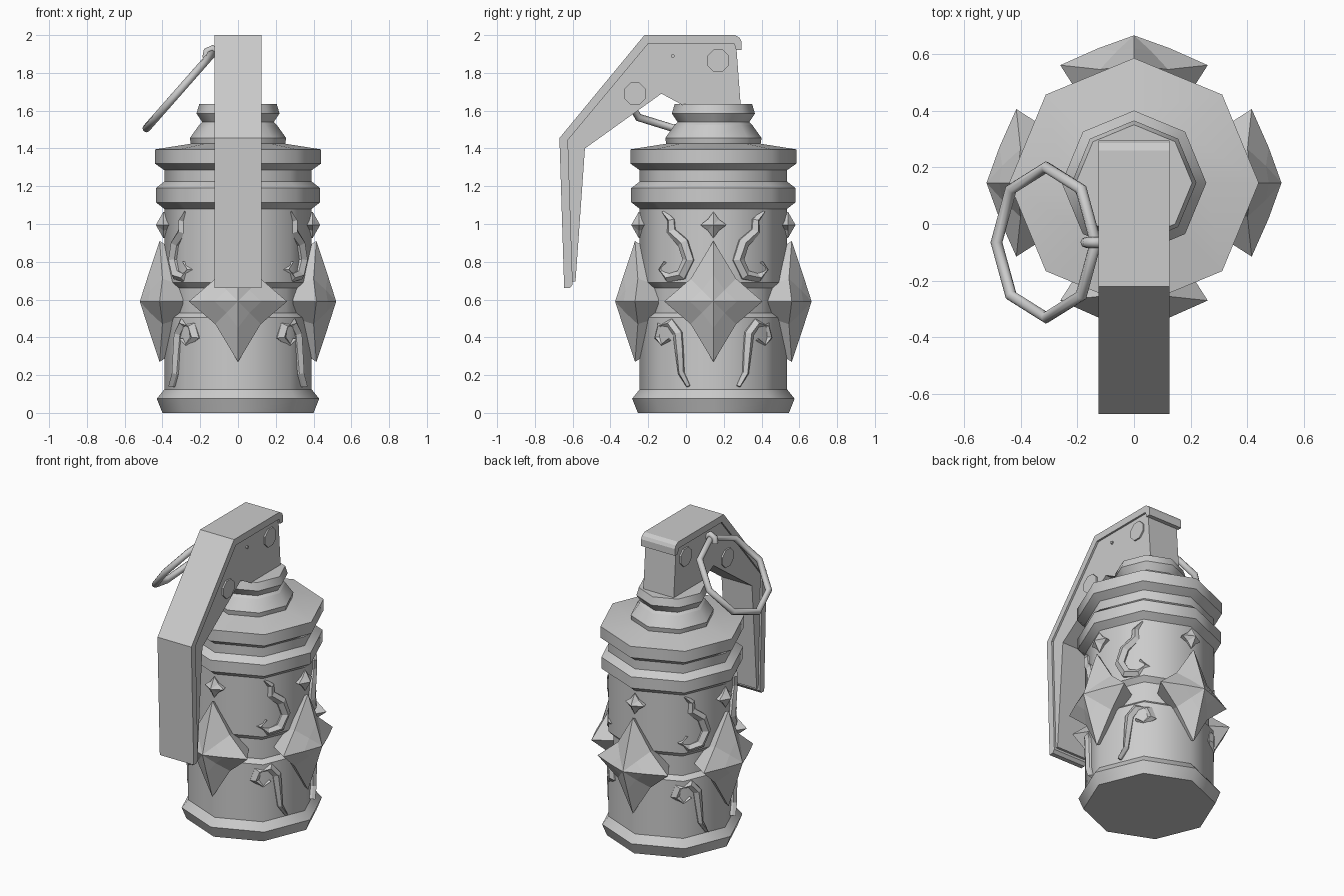
import bpy, bmesh, math
from mathutils import Vector, Matrix

if "Cube" in bpy.data.objects:
    bpy.data.objects.remove(bpy.data.objects["Cube"])

AXIS = Vector((0, 0.145, 0))  # vertical axis of the canister

metal = bpy.data.materials.new("grey_metal")
metal.use_nodes = True
metal.diffuse_color = (0.6, 0.6, 0.6, 1)
metal.node_tree.nodes["Principled BSDF"].inputs["Base Color"].default_value = (0.6, 0.6, 0.6, 1)


def finish(name, bm):
    bmesh.ops.recalc_face_normals(bm, faces=bm.faces)
    mesh = bpy.data.meshes.new(name)
    bm.to_mesh(mesh)
    bm.free()
    mesh.materials.append(metal)
    obj = bpy.data.objects.new(name, mesh)
    bpy.context.collection.objects.link(obj)
    return obj


def bridge(bm, rings, caps=True):
    """Join closed rings of equal length, capping the ends."""
    loops = [[bm.verts.new(p) for p in ring] for ring in rings]
    n = len(loops[0])
    for a, b in zip(loops, loops[1:]):
        for i in range(n):
            j = (i + 1) % n
            bm.faces.new((a[i], a[j], b[j], b[i]))
    if caps:
        bm.faces.new(loops[0][::-1])
        bm.faces.new(loops[-1])
    return loops


def extrude_side(name, outline, half):
    """Extrude a (y, z) outline across x."""
    bm = bmesh.new()
    bridge(bm, [[(x, y, z) for y, z in outline] for x in (-half, half)])
    return finish(name, bm)


def tube(name, points, radius, closed=False):
    curve = bpy.data.curves.new(name, "CURVE")
    curve.dimensions = "3D"
    curve.bevel_depth = radius
    curve.bevel_resolution = 2
    curve.use_fill_caps = True
    spline = curve.splines.new("POLY")
    spline.points.add(len(points) - 1)
    for p, co in zip(spline.points, points):
        p.co = (*co, 1)
    spline.use_cyclic_u = closed
    curve.materials.append(metal)
    obj = bpy.data.objects.new(name, curve)
    bpy.context.collection.objects.link(obj)


# Canister: eight-sided turned profile
profile = [(0.40, 0), (0.43, 0.075), (0.39, 0.125), (0.39, 0.505), (0.36, 0.53),
           (0.36, 0.66), (0.39, 0.69), (0.39, 1.08), (0.435, 1.115), (0.435, 1.19),
           (0.39, 1.225), (0.39, 1.285), (0.44, 1.32), (0.44, 1.395), (0.25, 1.425),
           (0.255, 1.455), (0.205, 1.525), (0.19, 1.54), (0.22, 1.585), (0.205, 1.635)]
bm = bmesh.new()
bridge(bm, [[AXIS + Vector((r * math.cos(i * math.pi / 4), r * math.sin(i * math.pi / 4), z))
             for i in range(8)] for r, z in profile])
for edge in bm.edges:
    edge.smooth = abs(edge.verts[0].co.z - edge.verts[1].co.z) > 0.001
for face in bm.faces:
    face.smooth = abs(face.normal.z) < 0.9
finish("canister", bm)


# Four-pointed stars around the canister
def star_ring(width, height, notch, radius, notch_radius, z):
    ring = []
    for i in range(4):
        a, b = i * math.pi / 2, (i + 0.5) * math.pi / 2
        ring.append((radius, width * math.cos(a), z + height * math.sin(a)))
        ring.append((notch_radius, notch * math.cos(b), z + notch * math.sin(b)))
    return ring


def star(name, levels, apex, z, turn):
    bm = bmesh.new()
    loops = bridge(bm, [star_ring(*level, z) for level in levels], caps=False)
    bm.faces.new(loops[0][::-1])
    tip = bm.verts.new((apex, 0, z))
    last = loops[-1]
    for i in range(8):
        bm.faces.new((last[i], last[(i + 1) % 8], tip))
    bm.transform(Matrix.Translation(AXIS) @ Matrix.Rotation(turn, 4, "Z"))
    finish(name, bm)


big = [(0.18, 0.24, 0.12, 0.29, 0.29), (0.26, 0.32, 0.17, 0.415, 0.40),
       (0.125, 0.14, 0.085, 0.475, 0.465)]
small = [(0.05, 0.05, 0.025, 0.33, 0.33), (0.07, 0.07, 0.042, 0.395, 0.395)]
for i, side in enumerate(("left", "back", "right", "front")):
    star("large_star_" + side, big, 0.52, 0.59, i * math.pi / 2)
    star("small_star_" + side, small, 0.435, 0.995, i * math.pi / 2)


# Scroll ornaments: tapered ribbons wrapped on the wall, mirrored to four corners
def scroll(name, path, width, sx, sy):
    bm = bmesh.new()
    rings = []
    n = len(path)
    pts = [Vector(p) for p in path]
    for i, p in enumerate(pts):
        t = (pts[min(i + 1, n - 1)] - pts[max(i - 1, 0)]).normalized()
        side = Vector((-t.y, t.x))
        w = width * (0.25 + 0.75 * math.sin(math.pi * (i + 0.3) / (n - 0.4)))
        ring = []
        for k, r in ((-1, 0.33), (-1, 0.375), (0, 0.395), (1, 0.375), (1, 0.33)):
            q = p + side * w * k
            angle = math.asin(q.x / 0.39)
            ring.append(AXIS + Vector((sx * r * math.cos(angle), sy * r * math.sin(angle), q.y)))
        rings.append(ring)
    bridge(bm, rings)
    finish(name, bm)


upper = [(0.27, 1.065), (0.235, 1.02), (0.235, 0.96), (0.17, 0.90), (0.14, 0.81),
         (0.18, 0.73), (0.25, 0.715), (0.285, 0.76), (0.26, 0.80)]
lower = [(0.24, 0.39), (0.275, 0.36), (0.305, 0.40), (0.29, 0.46), (0.24, 0.475),
         (0.20, 0.42), (0.19, 0.32), (0.18, 0.21), (0.14, 0.14)]
for sx, across in ((1, "left"), (-1, "right")):
    for sy, along in ((1, "back"), (-1, "front")):
        scroll(f"upper_scroll_{along}_{across}", upper, 0.03, sx, sy)
        scroll(f"lower_scroll_{along}_{across}", lower, 0.025, sx, sy)

# Lever: narrower core under a wide folded plate with a rolled rear lip
extrude_side("lever_core", [(-0.20, 1.96), (0.265, 1.96), (0.29, 1.62), (0, 1.62), (-0.13, 1.69),
                            (-0.535, 1.4), (-0.585, 0.695), (-0.605, 0.695), (-0.63, 1.44)], 0.112)
plate = extrude_side("lever_plate", [(-0.22, 2), (0.26, 2), (0.285, 1.985), (0.295, 1.965), (0.295, 1.92),
                                     (0.265, 1.92), (0.255, 1.955), (-0.20, 1.955), (-0.625, 1.445),
                                     (-0.60, 0.68), (-0.615, 0.66), (-0.645, 0.66), (-0.67, 1.455)], 0.125)

# Pivot discs on both sides of the lever
for name, y, z, radius in (("rear_pivot", 0.17, 1.865, 0.063), ("front_pivot", -0.27, 1.69, 0.063),
                           ("pin_end", -0.07, 1.89, 0.01)):
    bm = bmesh.new()
    bridge(bm, [[(x, y + radius * math.cos((i + 0.5) * math.pi / 4),
                  z + radius * math.sin((i + 0.5) * math.pi / 4)) for i in range(8)]
                for x in (-0.122, 0.122)])
    finish(name, bm)

# Safety pin hook and tilted pull ring
tube("pin_hook", [(-0.10, -0.065, 1.90), (-0.135, -0.065, 1.93), (-0.165, -0.065, 1.915),
                  (-0.17, -0.065, 1.88)], 0.019)
slope = Vector((0.66, 0, 0.75))
tube("pull_ring", [Vector((-0.31, -0.065, 1.705)) + 0.265 * (slope * math.cos(i * math.pi / 4)
                   + Vector((0, 1, 0)) * math.sin(i * math.pi / 4)) for i in range(8)], 0.021, True)
